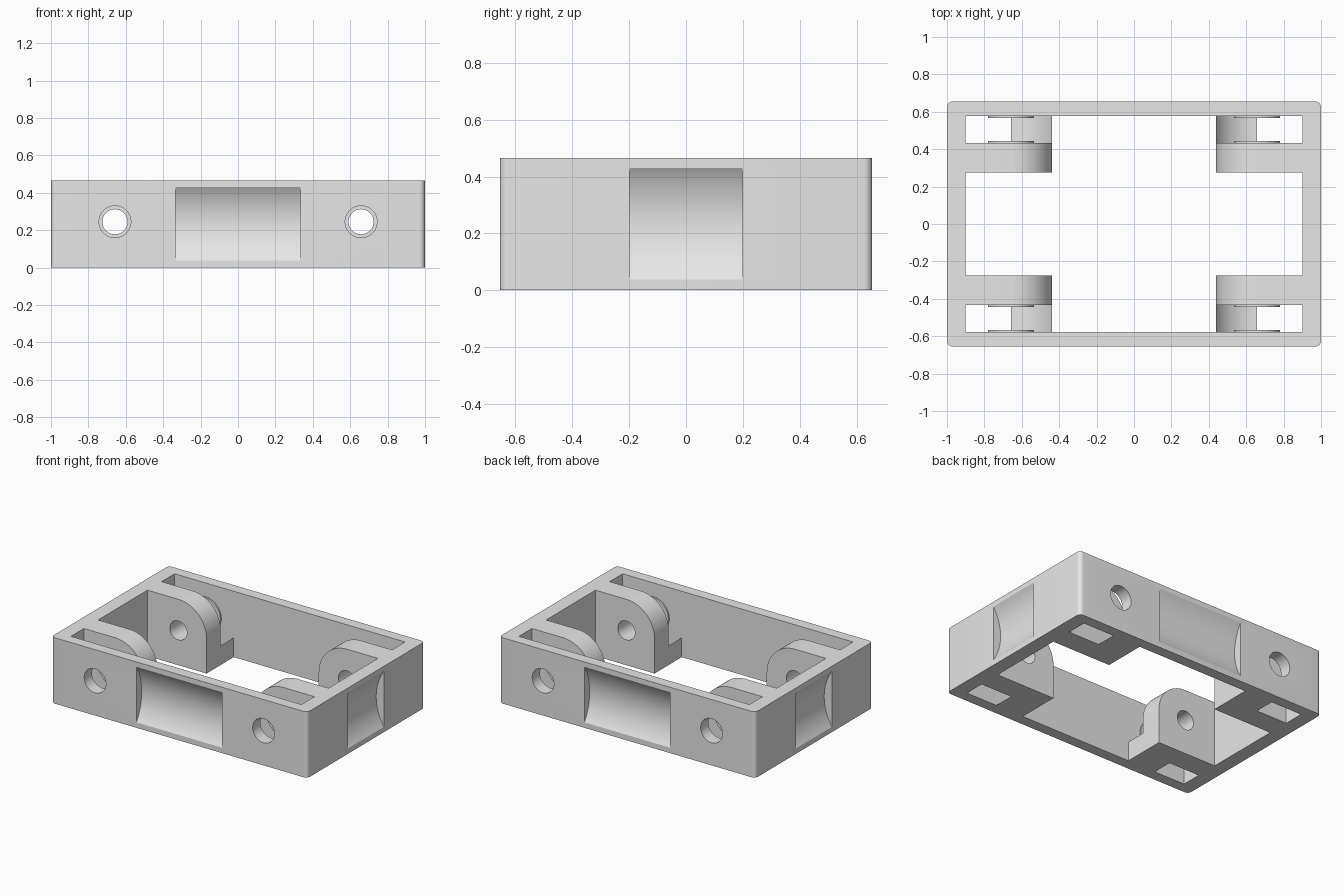
import bpy
import bmesh
from math import sin, cos, acos, radians, degrees

cube = bpy.data.objects.get("Cube")
if cube:
    bpy.data.objects.remove(cube, do_unlink=True)

# Main dimensions
HX, HY, H = 1.0, 0.655, 0.465        # outer half sizes and height
IX, IY = 0.90, 0.578                 # inner opening half sizes
PX, PZ = 0.658, 0.245                # pivot hole position
LUG_IN, LUG_OUT = 0.275, 0.433       # lug faces along y
LUG_R = H - PZ
POCKET_Z, POCKET_HALF, POCKET_DEPTH = 0.234, 0.196, 0.06
POCKET_R = (POCKET_HALF ** 2 + POCKET_DEPTH ** 2) / (2 * POCKET_DEPTH)

grey = bpy.data.materials.new("plain grey")
grey.use_nodes = True
grey.diffuse_color = (0.8, 0.8, 0.8, 1)
grey.node_tree.nodes["Principled BSDF"].inputs["Base Color"].default_value = (0.8, 0.8, 0.8, 1)


def arc(cu, cv, r, a0, a1, n):
    angles = [radians(a0 + (a1 - a0) * i / n) for i in range(n + 1)]
    return [(cu + r * cos(a), cv + r * sin(a)) for a in angles]


def circle(cu, cv, r, n=64):
    return arc(cu, cv, r, 0, 360, n)[:-1]


def prism(name, profile, lo, hi, axis):
    """Extrude a 2D profile between lo and hi along an axis."""
    place = {"X": lambda u, v, t: (t, u, v),
             "Y": lambda u, v, t: (u, t, v),
             "Z": lambda u, v, t: (u, v, t)}[axis]
    bm = bmesh.new()
    ends = [[bm.verts.new(place(u, v, t)) for u, v in profile] for t in (lo, hi)]
    for ring in ends:
        bm.faces.new(ring)
    a, b = ends
    for i in range(len(a)):
        j = (i + 1) % len(a)
        bm.faces.new((a[i], a[j], b[j], b[i]))
    bmesh.ops.recalc_face_normals(bm, faces=bm.faces)
    mesh = bpy.data.meshes.new(name)
    bm.to_mesh(mesh)
    bm.free()
    mesh.materials.append(grey)
    obj = bpy.data.objects.new(name, mesh)
    bpy.context.collection.objects.link(obj)
    return obj


def finish(obj, cutters=(), mirror=False):
    """Cut, mirror to all four corners, and smooth the curved faces."""
    bpy.ops.object.select_all(action="DESELECT")
    obj.select_set(True)
    bpy.context.view_layer.objects.active = obj
    for cutter in cutters:
        mod = obj.modifiers.new("cut", "BOOLEAN")
        mod.operation = "DIFFERENCE"
        mod.solver = "EXACT"
        mod.object = cutter
    if mirror:
        mod = obj.modifiers.new("corners", "MIRROR")
        mod.use_axis = (True, True, False)
        mod.use_mirror_merge = False
    for mod in list(obj.modifiers):
        bpy.ops.object.modifier_apply(modifier=mod.name)
    for cutter in cutters:
        bpy.data.objects.remove(cutter, do_unlink=True)
    bpy.ops.object.shade_smooth_by_angle(angle=radians(20))


# Rectangular frame with rounded upright corners
R = 0.03
outline = []
for sx, sy, start in ((1, 1, 0), (-1, 1, 90), (-1, -1, 180), (1, -1, 270)):
    outline += arc(sx * (HX - R), sy * (HY - R), R, start, start + 90, 8)
frame = prism("frame", outline, 0, H, "Z")

# Opening, scooped pockets on four sides, and pivot holes
opening = [(IX, IY), (-IX, IY), (-IX, -IY), (IX, -IY)]
cuts = [prism("opening_cutter", opening, -1, 1, "Z")]
for s in (-1, 1):
    offset = POCKET_R - POCKET_DEPTH
    cuts.append(prism("long_pocket_cutter",
                      circle(s * (HY + offset), POCKET_Z, POCKET_R, 120), -0.335, 0.335, "X"))
    cuts.append(prism("short_pocket_cutter",
                      circle(s * (HX + offset), POCKET_Z, POCKET_R, 120), -0.199, 0.199, "Y"))
    cuts.append(prism("hole_cutter", circle(s * PX, PZ, 0.085), -1, 1, "Y"))
finish(frame, cuts)

# Round-topped lugs standing off the short sides
lug_shape = [(IX, 0), (PX - LUG_R, 0)] + arc(PX, PZ, LUG_R, 180, 90, 24) + [(IX, H)]
lugs = prism("pivot_lugs", lug_shape, -LUG_OUT, -LUG_IN, "Y")
finish(lugs, [prism("hole_cutter", circle(PX, PZ, 0.067), -1, 1, "Y")], mirror=True)

# Low curved steps joining each lug to the long wall
reach = degrees(acos(LUG_R / PZ))
step_shape = [(PX - LUG_R, 0)] + arc(PX, PZ, PZ, 270, 180 + reach, 20)
steps = prism("clearance_steps", step_shape, -IY, -LUG_OUT, "Y")
finish(steps, mirror=True)

# Thin bosses around the holes on both sides of the slot
for name, lo, hi, bore in (("wall_bosses", -IY, -IY + 0.01, 0.085),
                           ("lug_bosses", -LUG_OUT - 0.01, -LUG_OUT, 0.067)):
    boss = prism(name, circle(PX, PZ, 0.123), lo, hi, "Y")
    finish(boss, [prism("bore_cutter", circle(PX, PZ, bore), -1, 1, "Y")], mirror=True)
